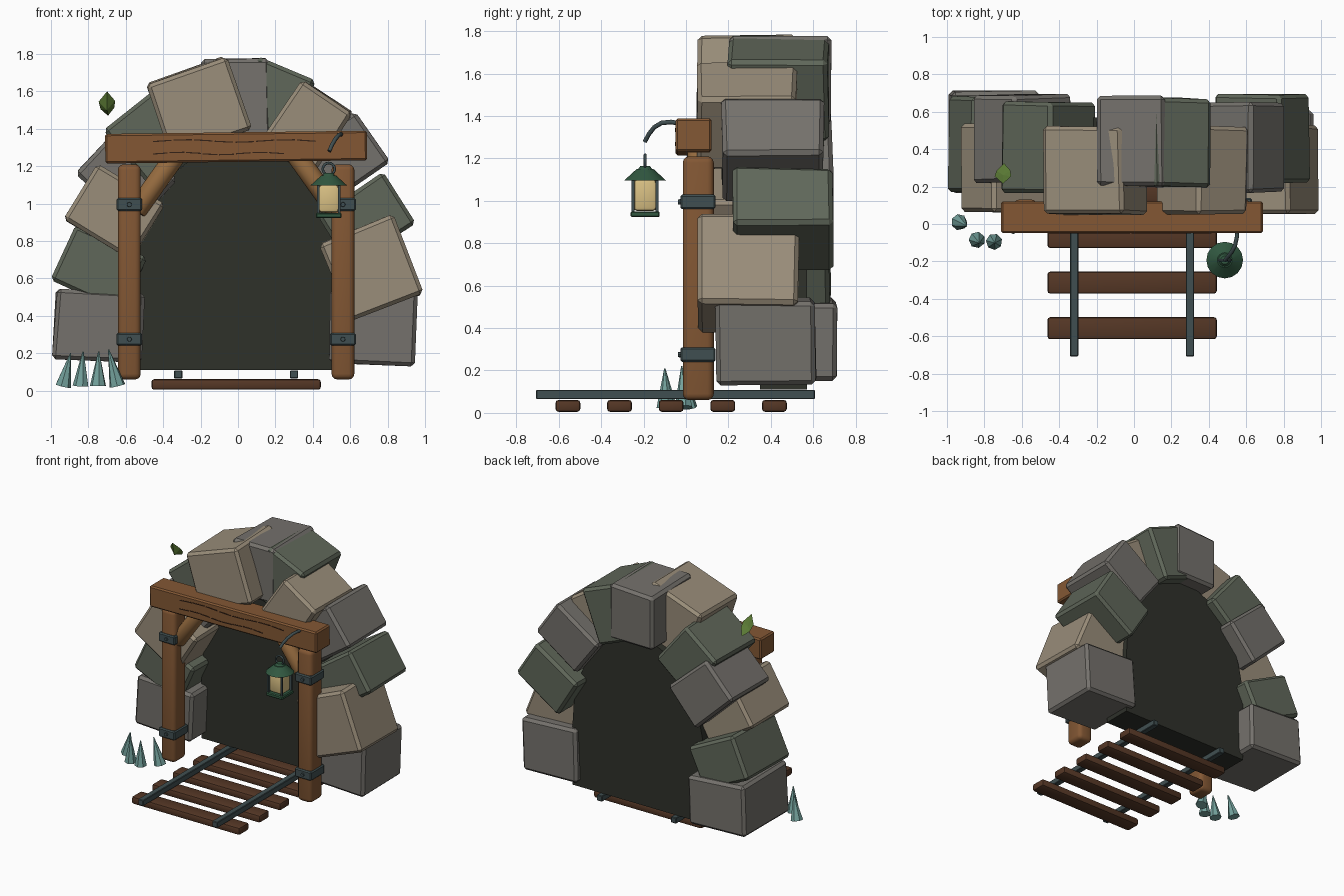
import bpy, bmesh, math, random
from mathutils import Vector, Matrix

if "Cube" in bpy.data.objects:
    bpy.data.objects.remove(bpy.data.objects["Cube"])

random.seed(4)


def material(name, r, g, b):
    m = bpy.data.materials.new(name)
    m.diffuse_color = [(c / 255) ** 2.2 for c in (r, g, b)] + [1]
    m.use_nodes = True
    m.node_tree.nodes["Principled BSDF"].inputs["Base Color"].default_value = m.diffuse_color
    return m


GREY = material("grey_stone", 116, 113, 108)
GREEN = material("mossy_stone", 96, 103, 90)
TAN = material("tan_stone", 152, 140, 121)
DARK = material("dark_void", 50, 52, 46)
WOOD = material("wood", 130, 88, 55)
BRACE = material("light_wood", 150, 108, 66)
SLEEPER = material("dark_wood", 86, 58, 42)
CRACK = material("crack", 55, 38, 28)
IRON = material("iron", 66, 80, 82)
ROOF = material("lantern_green", 52, 88, 66)
GLASS = material("lantern_glass", 215, 190, 130)
TEAL = material("teal", 115, 160, 155)
LEAF = material("leaf", 90, 120, 55)


def finish(name, bm, mat, smooth=False):
    bmesh.ops.recalc_face_normals(bm, faces=bm.faces)
    me = bpy.data.meshes.new(name)
    bm.to_mesh(me)
    bm.free()
    me.materials.append(mat)
    ob = bpy.data.objects.new(name, me)
    bpy.context.collection.objects.link(ob)
    if smooth:
        bpy.ops.object.select_all(action='DESELECT')
        ob.select_set(True)
        bpy.context.view_layer.objects.active = ob
        bpy.ops.object.shade_smooth_by_angle(angle=math.radians(35))
    return ob


def box(name, loc, size, mat, bevel=0.0, seg=1, angle=0, jitter=0.0):
    """Bevelled box; angle turns its local x axis upward in the xz plane."""
    bm = bmesh.new()
    bmesh.ops.create_cube(bm, size=1)
    for v in bm.verts:
        v.co = Vector([c * s + random.uniform(-jitter, jitter) for c, s in zip(v.co, size)])
    if bevel:
        bmesh.ops.bevel(bm, geom=bm.edges[:], offset=bevel, segments=seg,
                        profile=0.5, affect='EDGES')
    bm.transform(Matrix.Translation(loc) @ Matrix.Rotation(-math.radians(angle), 4, 'Y'))
    return finish(name, bm, mat, seg > 1)


def cone(name, a, b, r1, r2, mat, sides=12, bevel=0.0, smooth=True):
    """Cone or cylinder from point a to point b."""
    a, b = Vector(a), Vector(b)
    bm = bmesh.new()
    bmesh.ops.create_cone(bm, cap_ends=True, segments=sides, radius1=r1, radius2=r2,
                          depth=(b - a).length)
    if bevel:
        caps = [e for e in bm.edges if any(len(f.verts) > 4 for f in e.link_faces)]
        bmesh.ops.bevel(bm, geom=caps, offset=bevel, segments=2, profile=0.5, affect='EDGES')
    rot = (b - a).to_track_quat('Z', 'Y').to_matrix().to_4x4()
    bm.transform(Matrix.Translation((a + b) / 2) @ rot)
    return finish(name, bm, mat, smooth)


def tube(name, pts, r, mat, cyclic=False):
    cu = bpy.data.curves.new(name, 'CURVE')
    cu.dimensions = '3D'
    cu.bevel_depth = r
    cu.bevel_resolution = 2
    cu.use_fill_caps = True
    sp = cu.splines.new('POLY')
    sp.points.add(len(pts) - 1)
    for p, co in zip(sp.points, pts):
        p.co = (*co, 1)
    sp.use_cyclic_u = cyclic
    cu.materials.append(mat)
    ob = bpy.data.objects.new(name, cu)
    bpy.context.collection.objects.link(ob)


# Arch stones: x, z, radial angle, radial length, tangent width, front y, material
stones = [
    (-0.745, 0.345, 177, 0.47, 0.37, 0.17, 0.71, GREY),
    (-0.74, 0.65, 155, 0.42, 0.33, 0.17, 0.68, GREEN),
    (-0.665, 0.955, 149, 0.42, 0.35, 0.06, 0.54, TAN),
    (-0.60, 1.14, 138, 0.42, 0.34, 0.22, 0.69, GREY),
    (-0.455, 1.34, 128, 0.41, 0.34, 0.17, 0.65, GREEN),
    (-0.21, 1.52, 109, 0.41, 0.45, 0.05, 0.52, TAN),
    (-0.015, 1.565, 91, 0.41, 0.37, 0.20, 0.68, GREY),
    (0.18, 1.53, 67, 0.41, 0.34, 0.20, 0.67, GREEN),
    (0.366, 1.406, 56, 0.41, 0.33, 0.05, 0.52, TAN),
    (0.55, 1.24, 36, 0.41, 0.33, 0.17, 0.65, GREY),
    (0.685, 0.915, 33, 0.42, 0.32, 0.22, 0.69, GREEN),
    (0.713, 0.655, 21.6, 0.42, 0.45, 0.06, 0.53, TAN),
    (0.72, 0.335, -2, 0.46, 0.40, 0.14, 0.61, GREY),
]
for i, (x, z, ang, rad, tan, y0, y1, mat) in enumerate(stones):
    box(f"arch_stone_{i + 1}", (x, (y0 + y1) / 2, z), (rad, y1 - y0, tan), mat,
        bevel=0.02, angle=ang, jitter=0.007)

# Dark tunnel filling, an arch profile with depth
prof = [(-0.55, 0.11), (0.55, 0.11)]
prof += [(0.55 * math.cos(t), 0.58 + 0.80 * math.sin(t))
         for t in [math.pi * k / 16 for k in range(17)]]
bm = bmesh.new()
face = bm.faces.new([bm.verts.new((x, 0.35, z)) for x, z in prof])
ext = bmesh.ops.extrude_face_region(bm, geom=[face])
bmesh.ops.translate(bm, vec=(0, 0.22, 0),
                    verts=[g for g in ext["geom"] if isinstance(g, bmesh.types.BMVert)])
finish("tunnel_darkness", bm, DARK)

# Timber frame: posts, straps, bolts, braces
CX = -0.01
for side, s in (("left", -1), ("right", 1)):
    px = CX + s * 0.571
    box(f"{side}_post", (px, 0.058, 0.635), (0.122, 0.146, 1.15), WOOD, 0.03, 3)
    for level, z in (("lower", 0.275), ("upper", 0.995)):
        box(f"{side}_{level}_strap", (px, 0.056, z), (0.138, 0.166, 0.068), IRON, 0.008)
        cone(f"{side}_{level}_bolt", (px, -0.02, z), (px, -0.037, z), 0.014, 0.012, IRON, 8)
    cone(f"{side}_brace", (CX + s * 0.535, 0.06, 0.96), (CX + s * 0.30, 0.06, 1.29),
         0.055, 0.055, BRACE, 12, 0.012)
box("top_beam", (CX, 0.036, 1.302), (1.40, 0.17, 0.158), WOOD, 0.01, 1, 0.7)

# Grain cracks in the beam
for i, (z, x0, x1) in enumerate(((1.335, -0.46, 0.42), (1.268, -0.46, 0.25))):
    n = 8
    for k in range(n):
        x = x0 + (x1 - x0) * (k + 0.5) / n
        box(f"beam_crack_{i}_{k}", (x, -0.049, z + 0.006 * math.sin(k * 1.3)),
            ((x1 - x0) / n * 0.9, 0.006, 0.006), CRACK, angle=4 * math.cos(k * 1.3))

# Track
for i in range(5):
    box(f"sleeper_{i + 1}", (CX, -0.557 + 0.2435 * i, 0.033), (0.905, 0.117, 0.056),
        SLEEPER, 0.014, 2)
for s in (-1, 1):
    box("left_rail" if s < 0 else "right_rail", (CX + s * 0.31, -0.05, 0.087),
        (0.044, 1.315, 0.044), IRON, 0.004)

# Lantern with hook and hanging ring
LX, LY = 0.485, -0.193
tube("lantern_hook", [(0.55, -0.03, 1.365), (0.55, -0.07, 1.372), (0.54, -0.115, 1.368),
                      (0.522, -0.15, 1.347), (0.503, -0.175, 1.315), (0.488, -0.194, 1.28)],
     0.011, IRON)
tube("lantern_ring", [(LX + 0.032 * math.cos(t), LY, 1.185 + 0.032 * math.sin(t))
                      for t in [math.tau * k / 16 for k in range(16)]], 0.007, IRON, True)
cone("lantern_roof", (LX, LY, 1.097), (LX, LY, 1.15), 0.098, 0.04, ROOF, 16)
cone("lantern_cap", (LX, LY, 1.148), (LX, LY, 1.165), 0.035, 0.022, ROOF, 16)
box("lantern_glass", (LX, LY, 1.027), (0.108, 0.108, 0.15), GLASS, 0.018, 2)
box("lantern_base", (LX, LY, 0.937), (0.138, 0.138, 0.028), ROOF, 0.006)
for sx in (-1, 1):
    for sy in (-1, 1):
        box("lantern_corner_bar", (LX + sx * 0.056, LY + sy * 0.056, 1.025),
            (0.014, 0.014, 0.16), IRON)

# Spiky plant by the left post
for i, (x, y, tx, ty, tz) in enumerate(((-0.935, 0.01, -0.895, -0.01, 0.2),
                                        (-0.84, -0.085, -0.828, -0.10, 0.21),
                                        (-0.748, -0.095, -0.745, -0.10, 0.21),
                                        (-0.645, -0.01, -0.692, -0.02, 0.22))):
    cone(f"spike_{i + 1}", (x, y, 0.025), (tx, ty, tz), 0.044, 0.003, TEAL, 7, smooth=False)

# Single drifting leaf, two folded halves
leaf = [(-0.70, 0.215, 1.60), (-0.745, 0.255, 1.545), (-0.735, 0.285, 1.505),
        (-0.695, 0.325, 1.47), (-0.66, 0.285, 1.515), (-0.658, 0.255, 1.55)]
bm = bmesh.new()
rim = [bm.verts.new(p) for p in leaf]
for off in (0.0, -0.025):
    mid = bm.verts.new((-0.70, 0.262 + off, 1.525 + off))
    for k in range(6):
        bm.faces.new((rim[k], rim[(k + 1) % 6], mid))
finish("leaf", bm, LEAF)
